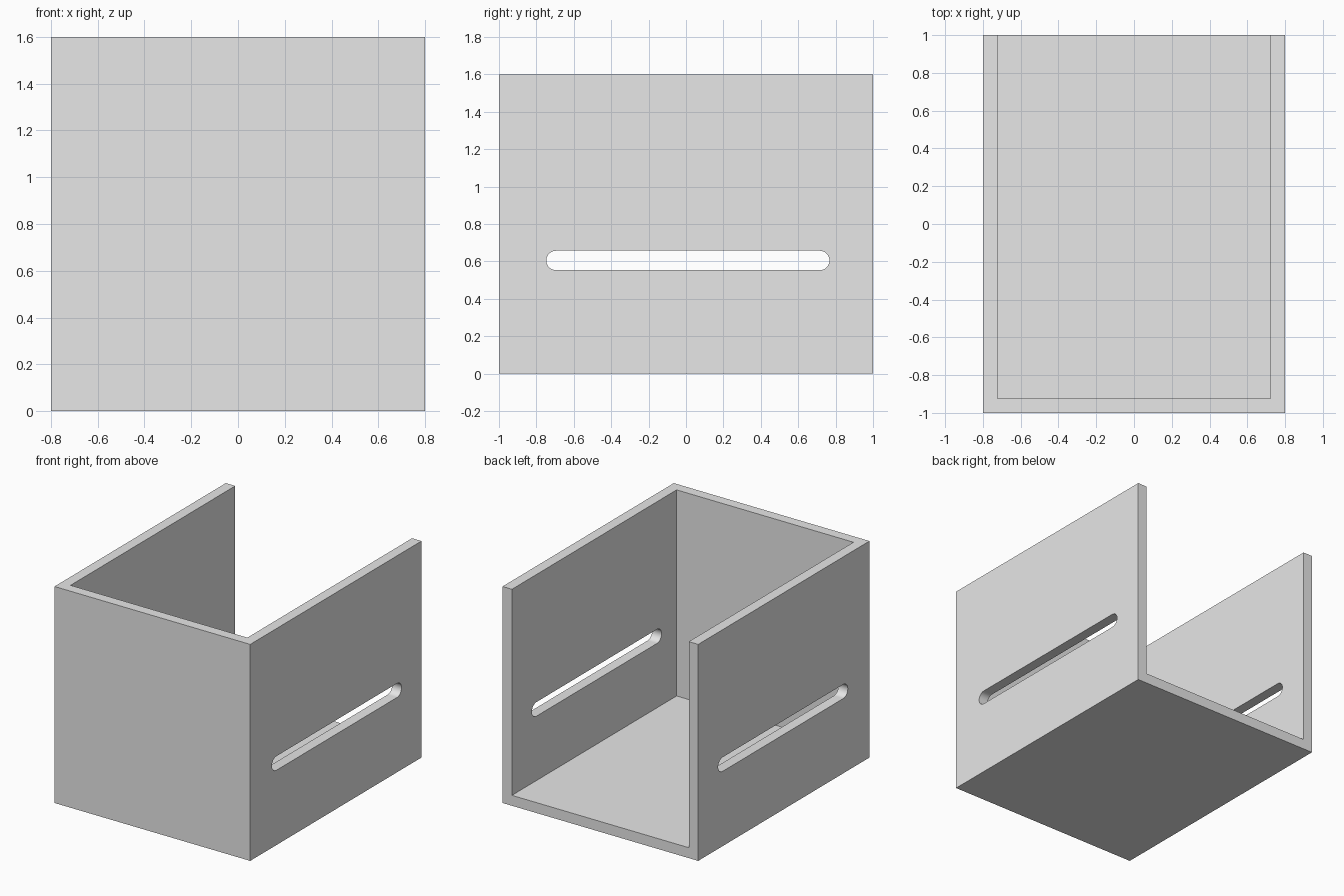
import bpy
import bmesh
from math import cos, sin, pi, radians
from mathutils import Vector

default = bpy.data.objects.get("Cube")
if default:
    bpy.data.objects.remove(default, do_unlink=True)

WALL = 0.077
HALF_W, HALF_D, HEIGHT = 0.8, 1.0, 1.6
SLOT_R, SLOT_Z = 0.052, 0.605
SLOT_FRONT, SLOT_BACK = -0.695, 0.715
ARC_STEPS = 16

grey = bpy.data.materials.new("light grey")
grey.use_nodes = True
colour = (0.8, 0.8, 0.8, 1)
grey.diffuse_color = colour
grey.node_tree.nodes["Principled BSDF"].inputs["Base Color"].default_value = colour


def finish(name, bm):
    bmesh.ops.recalc_face_normals(bm, faces=bm.faces)
    mesh = bpy.data.meshes.new(name)
    bm.to_mesh(mesh)
    bm.free()
    mesh.materials.append(grey)
    obj = bpy.data.objects.new(name, mesh)
    bpy.context.collection.objects.link(obj)
    return obj


def box(name, low, high):
    bm = bmesh.new()
    bmesh.ops.create_cube(bm, size=1)
    low, high = Vector(low), Vector(high)
    bmesh.ops.scale(bm, vec=high - low, verts=bm.verts)
    bmesh.ops.translate(bm, vec=(low + high) / 2, verts=bm.verts)
    return finish(name, bm)


def slot_bar(name):
    """Round-ended bar running across the whole width."""
    bm = bmesh.new()
    ring = []
    for centre, start in ((SLOT_BACK, -pi / 2), (SLOT_FRONT, pi / 2)):
        for i in range(ARC_STEPS + 1):
            a = start + pi * i / ARC_STEPS
            ring.append(bm.verts.new((-1, centre + SLOT_R * cos(a), SLOT_Z + SLOT_R * sin(a))))
    face = bm.faces.new(ring)
    side = bmesh.ops.extrude_face_region(bm, geom=[face])["geom"]
    bmesh.ops.translate(bm, vec=(2, 0, 0),
                        verts=[g for g in side if isinstance(g, bmesh.types.BMVert)])
    return finish(name, bm)


# Solid block, hollowed so that the top and back stay open
bracket = box("slotted_bracket", (-HALF_W, -HALF_D, 0), (HALF_W, HALF_D, HEIGHT))
cutters = [
    box("hollow_cutter", (WALL - HALF_W, WALL - HALF_D, WALL), (HALF_W - WALL, 2, 2)),
    slot_bar("slot_cutter"),
]
for cutter in cutters:
    cutter.hide_render = True
    mod = bracket.modifiers.new(cutter.name, "BOOLEAN")
    mod.operation = "DIFFERENCE"
    mod.solver = "EXACT"
    mod.object = cutter

# Apply the cuts and discard the cutters
bpy.ops.object.select_all(action="DESELECT")
bracket.select_set(True)
bpy.context.view_layer.objects.active = bracket
for cutter in cutters:
    bpy.ops.object.modifier_apply(modifier=cutter.name)
    bpy.data.objects.remove(cutter, do_unlink=True)

# Smooth slot ends, crisp box edges
bpy.ops.object.shade_smooth_by_angle(angle=radians(30))
